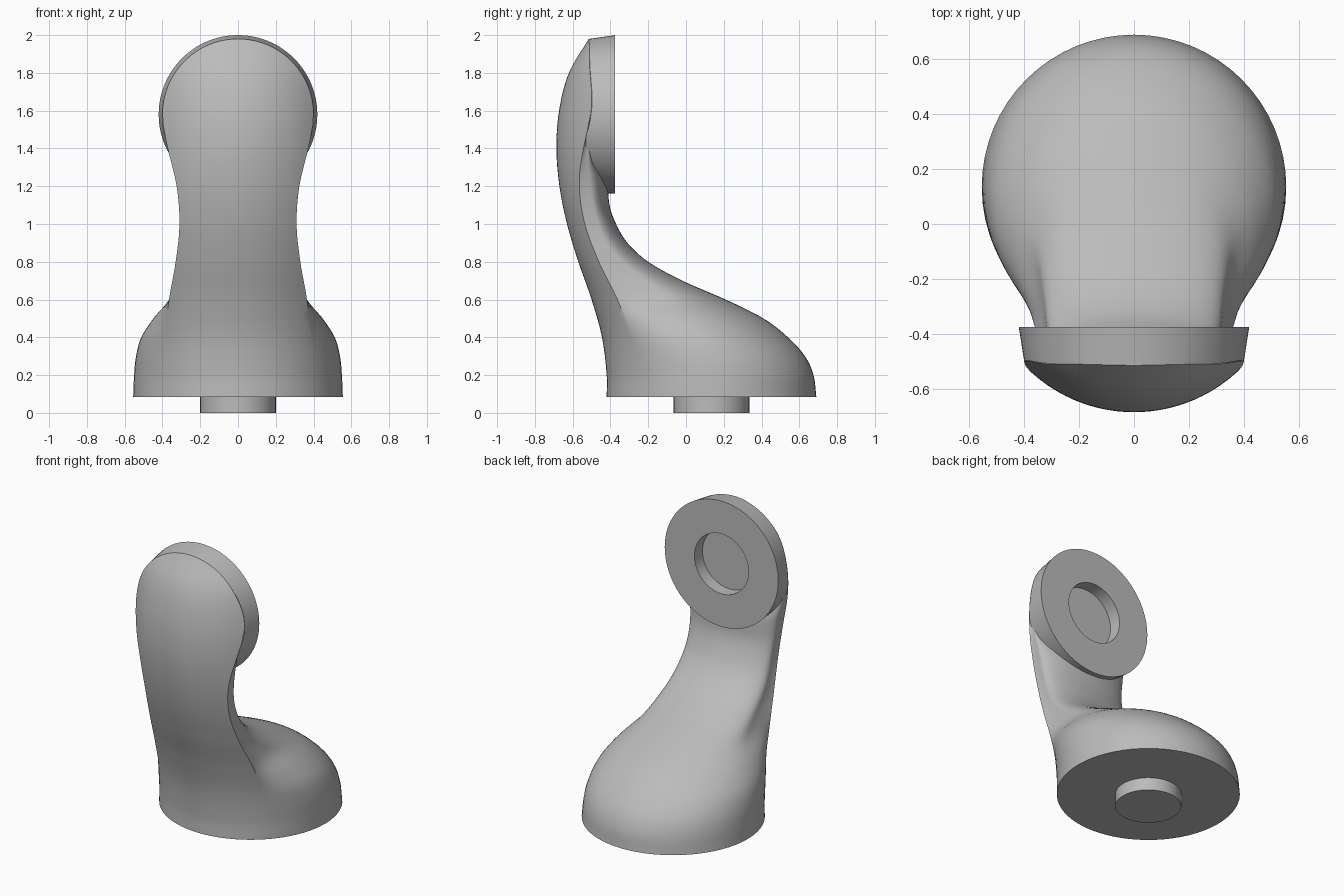
import bpy, bmesh, math
from math import sin, cos, pi, sqrt

if "Cube" in bpy.data.objects:
    bpy.data.objects.remove(bpy.data.objects["Cube"], do_unlink=True)

grey = bpy.data.materials.new("plain grey")
grey.use_nodes = True
grey.diffuse_color = (0.5, 0.5, 0.5, 1)
grey.node_tree.nodes["Principled BSDF"].inputs["Base Color"].default_value = (0.5, 0.5, 0.5, 1)

BASE_R, BASE_Y, BASE_Z = 0.555, 0.135, 0.085
HEAD_Z, HEAD_FRONT_R, HEAD_BACK_R, HEAD_BACK = 1.58, 0.4, 0.42, -0.375
PEG_R = 0.2

# Profile curves, each a few (height, value) points
FRONT = [(0.085, -.42), (.2, -.42), (.4, -.445), (.6, -.5), (.8, -.57), (1, -.63),
         (1.2, -.67), (1.4, -.686), (1.6, -.672), (1.8, -.62), (1.98, -.515)]
BACK = [(0.085, .69), (.2, .675), (.3, .63), (.4, .54), (.5, .41), (.6, .21), (.7, -.02),
        (.8, -.2), (.9, -.31), (1, -.37), (1.1, -.405), (1.25, -.42), (1.36, -.47), (1.98, -.47)]
MIDDLE = [(0.085, .135), (.25, .11), (.4, .04), (.6, -.12), (.8, -.36), (1, -.47),
          (1.3, -.515), (1.98, -.5)]
STRIP = [(0.085, .4), (.4, .385), (.6, .365), (.8, .33), (1, .31), (1.2, .325),
         (1.4, .372), (1.5, .392), (1.58, .4)]
BULGE = [(0.085, .555), (.2, .55), (.3, .54), (.4, .512), (.5, .448), (.6, .365),
         (.7, .333), (.8, .32), (1, .305), (1.2, .32), (1.4, .36), (1.58, .395)]


def curve(points, z):
    """Smooth interpolation through the points."""
    n = len(points)
    if z >= points[-1][0]:
        return points[-1][1]

    def slope(i):
        a, b = points[max(i - 1, 0)], points[min(i + 1, n - 1)]
        return (b[1] - a[1]) / (b[0] - a[0])
    i = max(k for k in range(n - 1) if points[k][0] <= z + 1e-9)
    (z0, v0), (z1, v1) = points[i], points[i + 1]
    h = z1 - z0
    t = (z - z0) / h
    return ((2 * t**3 - 3 * t**2 + 1) * v0 + (t**3 - 2 * t**2 + t) * h * slope(i)
            + (3 * t**2 - 2 * t**3) * v1 + (t**3 - t**2) * h * slope(i + 1))


def front_y(x, z):
    return curve(FRONT, z) + BASE_R - sqrt(BASE_R**2 - x * x)


def section(z):
    """Closed outline: front arc, swelling sides, rounded back."""
    w, bulge = curve(STRIP, z), curve(BULGE, z)
    if z > HEAD_Z:
        w = sqrt(max(HEAD_FRONT_R**2 - (z - HEAD_Z)**2, 1e-6))
        bulge = w * 0.99
    edge, back = front_y(w, z), curve(BACK, z)
    mid = max(curve(MIDDLE, z), edge)
    back = max(back, mid)
    half = [(w * i / 12, front_y(w * i / 12, z)) for i in range(13)]
    for i in range(1, 11):
        s = cos(pi / 2 * i / 10)
        half.append((bulge * sqrt(1 - s * s * (1 - (w / bulge)**2)), mid - (mid - edge) * s))
    for i in range(1, 17):
        a = pi / 2 * i / 16
        half.append((bulge * cos(a), mid + (back - mid) * sin(a)))
    outline = half + [(-x, y) for x, y in half[-2:0:-1]]
    return [(x, y, z) for x, y in outline]


def loft(name, rings):
    bm = bmesh.new()
    loops = [[bm.verts.new(p) for p in ring] for ring in rings]
    n = len(loops[0])
    for a, b in zip(loops, loops[1:]):
        for i in range(n):
            j = (i + 1) % n
            bm.faces.new((a[i], a[j], b[j], b[i]))
    return bm, loops


def finish(name, bm):
    bmesh.ops.recalc_face_normals(bm, faces=bm.faces)
    mesh = bpy.data.meshes.new(name)
    bm.to_mesh(mesh)
    bm.free()
    mesh.materials.append(grey)
    ob = bpy.data.objects.new(name, mesh)
    bpy.context.collection.objects.link(ob)
    bpy.ops.object.select_all(action="DESELECT")
    ob.select_set(True)
    bpy.context.view_layer.objects.active = ob
    bpy.ops.object.shade_smooth_by_angle(angle=math.radians(35))
    return ob


# Body: foot, neck and curved front
top = HEAD_Z + HEAD_FRONT_R
levels = [BASE_Z + (HEAD_Z - BASE_Z) * i / 70 for i in range(70)]
levels += [HEAD_Z + (top - HEAD_Z) * sin(pi / 2 * i / 24) for i in range(25)]
bm, loops = loft("body", [section(z) for z in levels])
bm.faces.new(loops[0])
bm.faces.new(loops[-1])
finish("body", bm)

# Head disc with a round socket in its back face
SEG = 96


def ring(r, y=None):
    points = []
    for i in range(SEG):
        a = 2 * pi * i / SEG
        x, z = r * cos(a), HEAD_Z + r * sin(a)
        points.append((x, front_y(x, z) + 0.002 if y is None else y, z))
    return points


bm, loops = loft("head_disc", [ring(HEAD_FRONT_R), ring(HEAD_BACK_R, HEAD_BACK),
                               ring(PEG_R, HEAD_BACK), ring(PEG_R, HEAD_BACK - BASE_Z)])
bm.faces.new(loops[-1])
# The open front edge makes orientation ambiguous, so close it inside the body
bm.faces.new([bm.verts.new((v.co.x * 0.98, v.co.y + 0.02, v.co.z)) for v in loops[0]])
bmesh.ops.delete(bm, geom=[bm.faces[:][-1]], context="FACES")
finish("head_disc", bm)

# Peg under the foot
bm = bmesh.new()
bmesh.ops.create_cone(bm, cap_ends=True, segments=64, radius1=PEG_R, radius2=PEG_R, depth=BASE_Z)
bmesh.ops.translate(bm, verts=bm.verts, vec=(0, BASE_Y, BASE_Z / 2))
finish("peg", bm)
